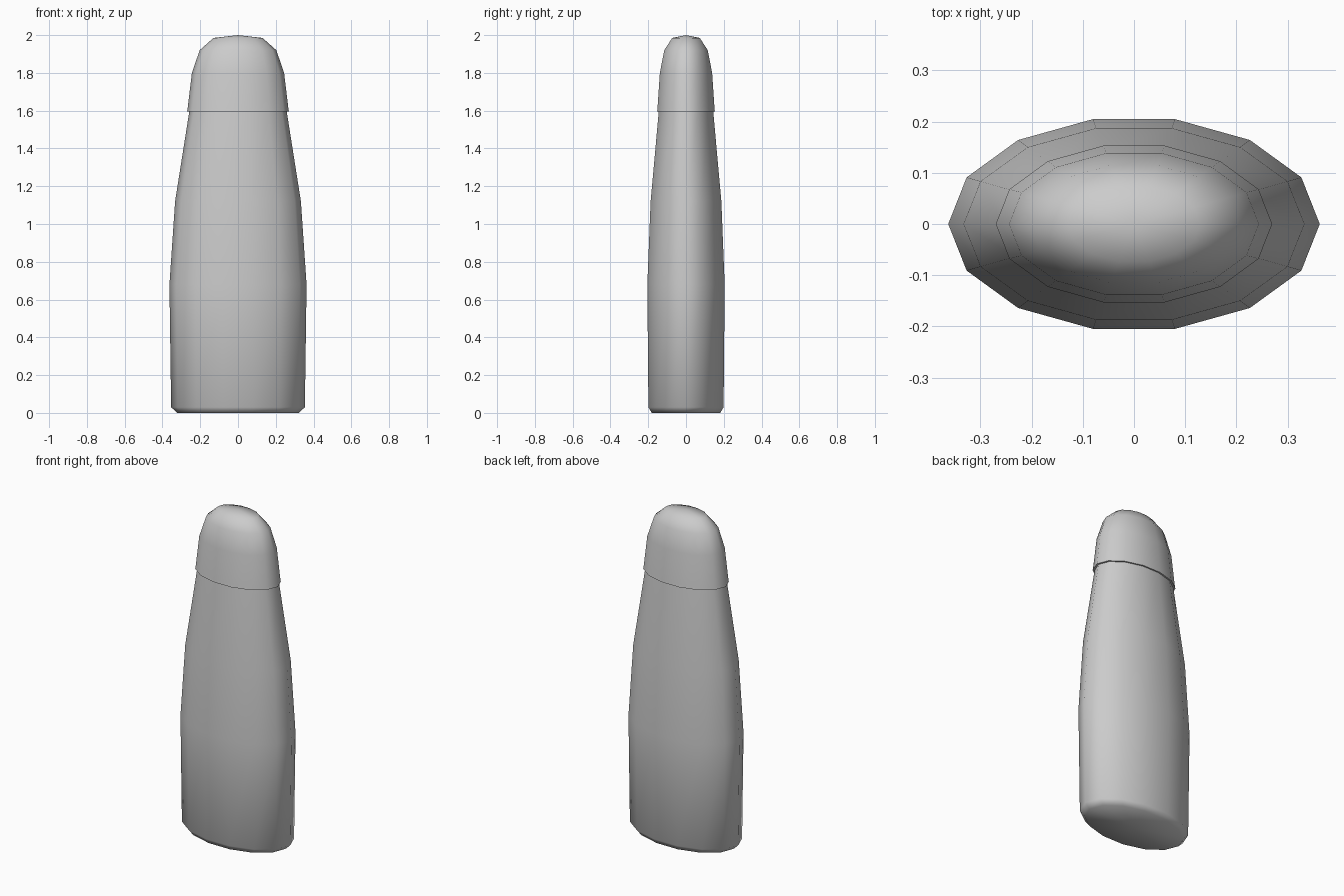
import bpy, bmesh
from math import sin, cos, tau, radians

if "Cube" in bpy.data.objects:
    bpy.data.objects.remove(bpy.data.objects["Cube"])

SIDES = 14


def oval_loft(name, rings):
    """Skin a stack of 14-sided oval rings (half width, half depth, z) and close both ends."""
    bm = bmesh.new()
    loops = []
    for a, b, z in rings:
        loops.append([bm.verts.new((a * cos(i * tau / SIDES), b * sin(i * tau / SIDES), z))
                      for i in range(SIDES)])
    for low, high in zip(loops, loops[1:]):
        for i in range(SIDES):
            j = (i + 1) % SIDES
            bm.faces.new((low[i], low[j], high[j], high[i]))
    for loop, z in ((loops[0], rings[0][2]), (loops[-1], rings[-1][2])):
        tip_z = 2.0 if z > 1.9 else z
        tip = bm.verts.new((0, 0, tip_z))
        for i in range(SIDES):
            bm.faces.new((loop[i], loop[(i + 1) % SIDES], tip))
    bmesh.ops.recalc_face_normals(bm, faces=bm.faces[:])
    mesh = bpy.data.meshes.new(name)
    bm.to_mesh(mesh)
    bm.free()
    obj = bpy.data.objects.new(name, mesh)
    bpy.context.collection.objects.link(obj)
    bpy.ops.object.select_all(action='DESELECT')
    obj.select_set(True)
    bpy.context.view_layer.objects.active = obj
    bpy.ops.object.shade_smooth_by_angle(angle=radians(60))
    return obj


# Bottle body, tapering towards the shoulder
oval_loft("bottle_body", [
    (0.322, 0.186, 0.0),
    (0.354, 0.204, 0.03),
    (0.363, 0.210, 0.68),
    (0.333, 0.192, 1.12),
    (0.258, 0.148, 1.595),
])

# Domed cap overhanging the shoulder
oval_loft("cap", [
    (0.270, 0.157, 1.595),
    (0.267, 0.155, 1.61),
    (0.244, 0.142, 1.80),
    (0.203, 0.118, 1.92),
    (0.130, 0.075, 1.985),
])
